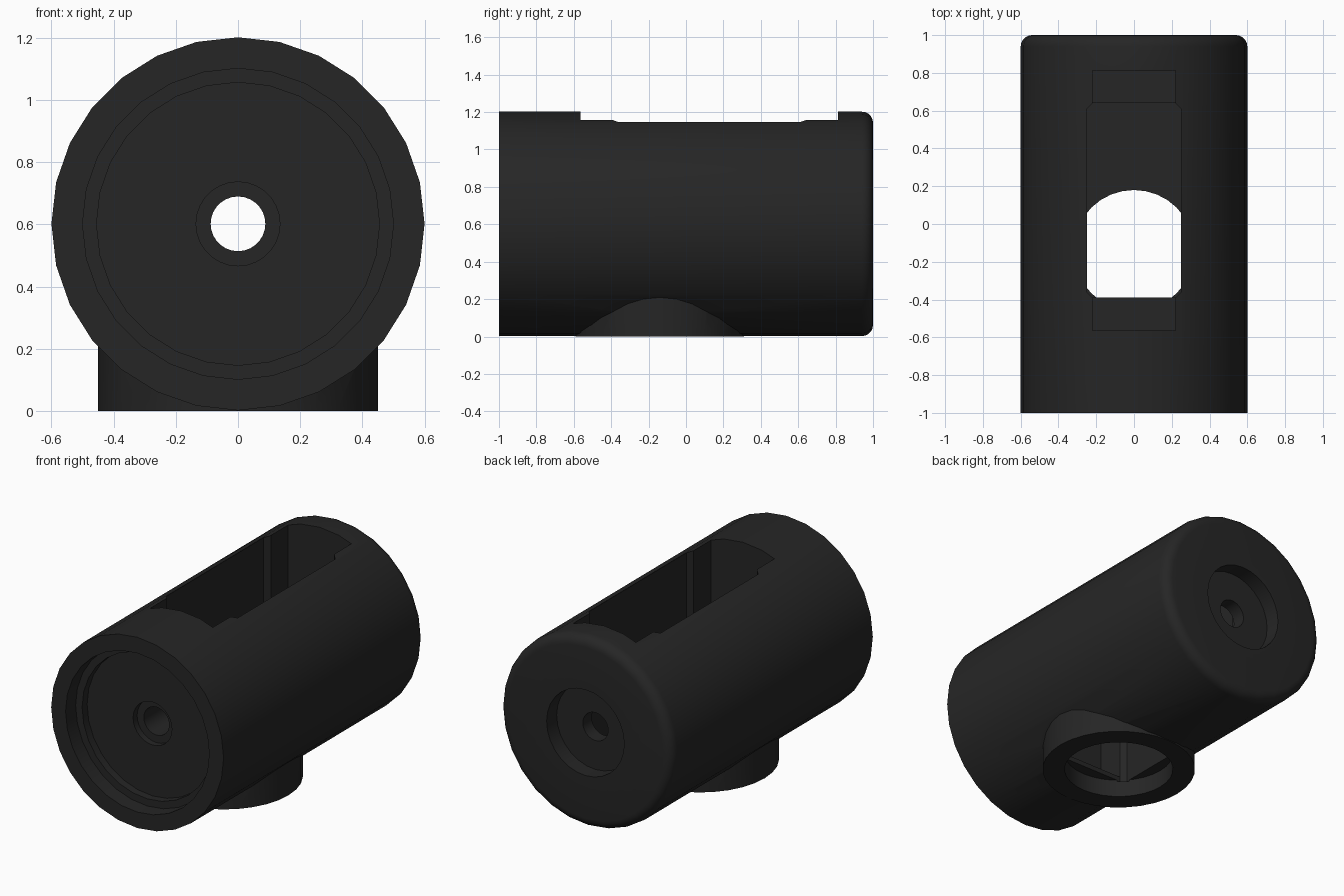
import bpy, bmesh, math
from mathutils import Vector

if "Cube" in bpy.data.objects:
    bpy.data.objects.remove(bpy.data.objects["Cube"])

SIDES = 28
AXIS_Z = 0.602     # height of the barrel axis
BASE_Y = -0.14     # centre of the round mount under the barrel

black = bpy.data.materials.new("matte_black")
black.diffuse_color = (0.019, 0.019, 0.019, 1)
black.use_nodes = True
black.node_tree.nodes["Principled BSDF"].inputs["Base Color"].default_value = black.diffuse_color


def finish(name, bm):
    bmesh.ops.recalc_face_normals(bm, faces=bm.faces)
    me = bpy.data.meshes.new(name)
    bm.to_mesh(me)
    bm.free()
    me.materials.append(black)
    ob = bpy.data.objects.new(name, me)
    bpy.context.collection.objects.link(ob)
    return ob


def lathe(name, profile):
    """Closed (radius, y) profile turned around the barrel axis."""
    bm = bmesh.new()
    rings = []
    for i in range(SIDES):
        a = 2 * math.pi * i / SIDES
        rings.append([bm.verts.new((r * math.cos(a), y, AXIS_Z + r * math.sin(a)))
                      for r, y in profile])
    n = len(profile)
    for i in range(SIDES):
        p, q = rings[i], rings[(i + 1) % SIDES]
        for j in range(n):
            k = (j + 1) % n
            bm.faces.new((p[j], p[k], q[k], q[j]))
    return finish(name, bm)


def prism(name, outline, z0, z1):
    """Flat (x, y) outline extruded upwards."""
    bm = bmesh.new()
    face = bm.faces.new([bm.verts.new((x, y, z0)) for x, y in outline])
    ext = bmesh.ops.extrude_face_region(bm, geom=[face])
    top = [v for v in ext["geom"] if isinstance(v, bmesh.types.BMVert)]
    bmesh.ops.translate(bm, verts=top, vec=Vector((0, 0, z1 - z0)))
    return finish(name, bm)


def circle(r, y, n=32):
    return [(r * math.cos(2 * math.pi * i / n), y + r * math.sin(2 * math.pi * i / n))
            for i in range(n)]


def combine(target, other, operation):
    mod = target.modifiers.new("cut", 'BOOLEAN')
    mod.operation = operation
    mod.solver = 'EXACT'
    mod.object = other
    bpy.context.view_layer.objects.active = target
    bpy.ops.object.modifier_apply(modifier=mod.name)
    bpy.data.objects.remove(other)


# Barrel: stepped front recess, rounded back rim, back recess, axial hole
rim = [(0.54 + 0.06 * math.cos(math.radians(t)), 0.94 + 0.06 * math.sin(math.radians(t)))
       for t in range(0, 91, 18)]
body = lathe("barrel_housing",
             [(0.088, -0.81), (0.135, -0.81), (0.135, -0.85), (0.455, -0.85),
              (0.455, -0.9), (0.5, -0.9), (0.5, -1), (0.6, -1)]
             + rim + [(0.27, 1), (0.27, 0.9), (0.088, 0.9)])

# Round mount underneath
combine(body, prism("mount", circle(0.45, BASE_Y), 0, 0.25), 'UNION')

# Main pocket with chamfered corners, open at the top
pocket = [(-0.25, -0.36), (-0.22, -0.39), (0.22, -0.39), (0.25, -0.36),
          (0.25, 0.61), (0.22, 0.64), (-0.22, 0.64), (-0.25, 0.61)]
combine(body, prism("pocket_cutter", pocket, 0.1, 1.4), 'DIFFERENCE')

# Narrower slots at both ends of the pocket
slot = [(-0.22, -0.565), (0.22, -0.565), (0.22, 0.812), (-0.22, 0.812)]
combine(body, prism("slot_cutter", slot, 0.14, 1.4), 'DIFFERENCE')

# Bore through the mount into the pocket
combine(body, prism("bore_cutter", circle(0.32, BASE_Y), -0.1, 0.11), 'DIFFERENCE')

bpy.ops.object.select_all(action='DESELECT')
body.select_set(True)
bpy.context.view_layer.objects.active = body
bpy.ops.object.shade_smooth_by_angle(angle=math.radians(30))
